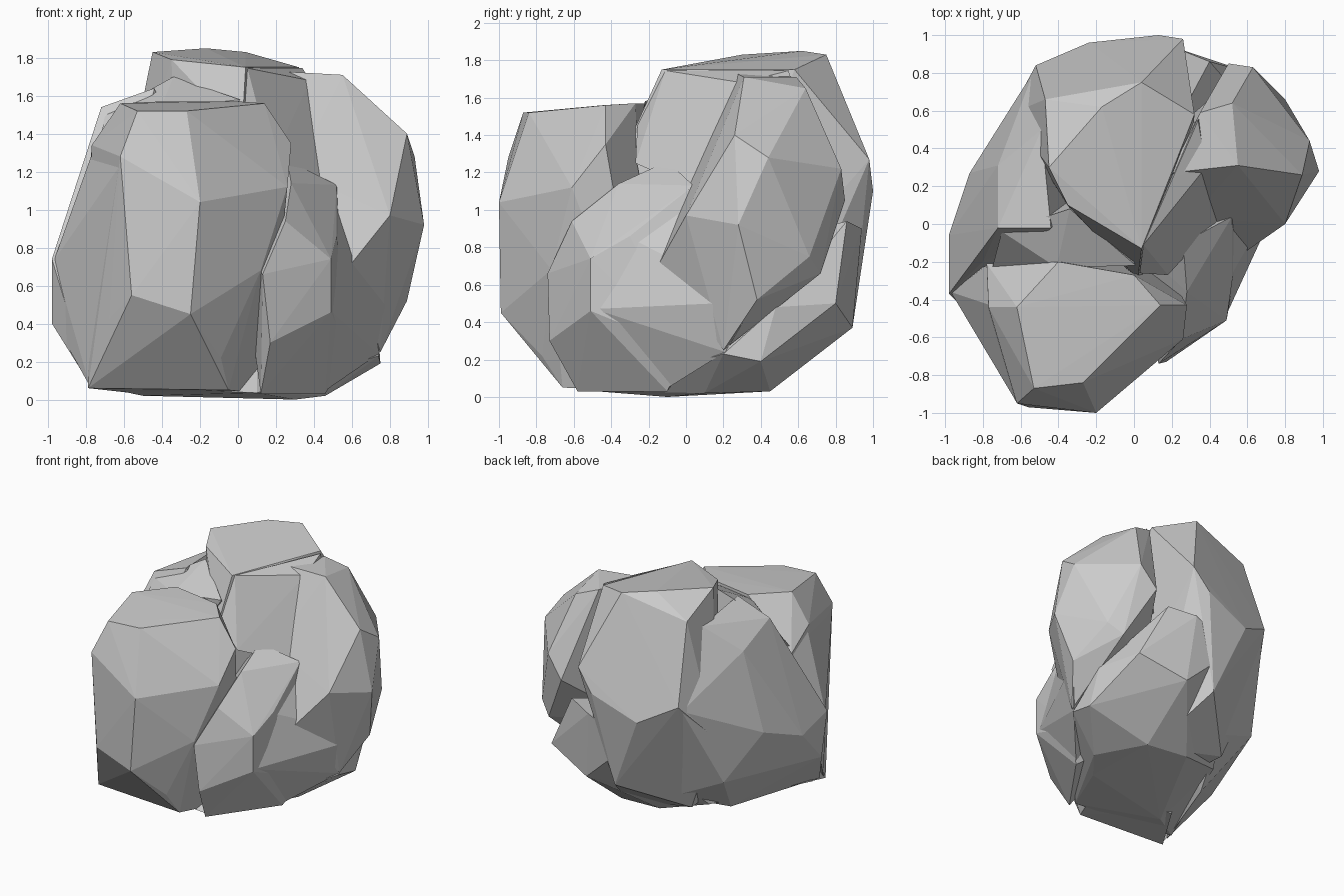
import bpy, bmesh


def lump(name, points):
    """Faceted convex chunk of stone wrapped around a few corner points."""
    bm = bmesh.new()
    for p in points:
        bm.verts.new(p)
    bmesh.ops.convex_hull(bm, input=bm.verts[:])
    loose = [v for v in bm.verts if not v.link_faces]
    bmesh.ops.delete(bm, geom=loose, context='VERTS')
    bmesh.ops.recalc_face_normals(bm, faces=bm.faces[:])
    mesh = bpy.data.meshes.new(name)
    bm.to_mesh(mesh)
    bm.free()
    obj = bpy.data.objects.new(name, mesh)
    bpy.context.collection.objects.link(obj)
    return obj


# Crown and back of the boulder
boulder = lump("boulder", [
    (0.04, -0.13, 1.75), (-0.35, 0.10, 1.79), (-0.45, 0.30, 1.83), (-0.17, 0.62, 1.85),
    (0.04, 0.75, 1.83), (0.20, 0.26, 1.74), (0.32, 0.58, 1.75), (0.26, 0.98, 1.27),
    (0.13, 1.00, 1.10), (-0.24, 0.96, 0.95), (-0.52, 0.84, 1.10), (-0.47, 0.66, 1.70),
    (0.00, 0.89, 0.37), (-0.66, 0.58, 0.80), (0.20, 0.44, 0.03), (-0.40, 0.50, 0.15),
    (0.02, -0.29, 1.40), (0.28, -0.05, 0.10), (-0.30, 0.00, 0.10)])

# Square-topped front block
front = lump("front_block", [
    (-0.53, -0.87, 1.52), (-0.27, -0.84, 1.52), (0.14, -0.43, 1.56), (0.00, -0.27, 1.57),
    (-0.40, -0.20, 1.57), (-0.62, -0.44, 1.56), (-0.77, -0.44, 1.34), (-0.78, -0.21, 1.20),
    (-0.62, -0.95, 1.28), (-0.20, -1.00, 1.04), (-0.56, -0.97, 0.55), (-0.25, -0.99, 0.45),
    (-0.68, -0.80, 0.42), (-0.79, -0.62, 0.06), (-0.05, -0.66, 0.05), (-0.09, -0.77, 0.22),
    (0.28, -0.43, 1.35), (0.26, -0.61, 1.12), (0.12, -0.72, 0.68), (0.15, -0.20, 0.03),
    (-0.52, -0.20, 0.03)])

# Left flank, and the slope joining it to the front block
left = lump("left_flank", [
    (-0.72, -0.02, 1.54), (-0.72, 0.31, 1.40), (-0.44, -0.02, 1.64), (-0.49, 0.50, 1.61),
    (-0.87, 0.27, 0.78), (-0.98, -0.06, 0.66), (-0.98, -0.37, 0.74), (-0.98, -0.30, 0.40),
    (-0.78, -0.56, 0.08), (-0.53, 0.81, 1.06), (-0.68, 0.50, 0.42), (-0.50, 0.15, 0.05),
    (-0.30, 0.60, 0.25), (-0.20, 0.10, 1.00), (-0.80, -0.20, 1.16)])
left_front = lump("left_front_slope", [
    (-0.97, -0.36, 0.73), (-0.97, -0.29, 0.41), (-0.63, -0.93, 1.22), (-0.67, -0.81, 0.44),
    (-0.78, -0.61, 0.07), (-0.78, -0.22, 1.18), (-0.76, -0.43, 1.32), (-0.30, -0.30, 0.80)])

# Valley floor between the crown and the front block
saddle = lump("saddle", [
    (-0.70, -0.04, 1.50), (-0.38, -0.04, 1.62), (0.01, -0.22, 1.58), (-0.41, -0.23, 1.53),
    (-0.75, -0.23, 1.24), (-0.34, 0.08, 1.70), (-0.20, 0.20, 1.20), (-0.40, -0.20, 1.00)])

# Tall right shoulder, with the wedge tying it to the crown
right = lump("right_shoulder", [
    (0.19, 0.27, 1.73), (0.55, 0.31, 1.71), (0.52, 0.64, 1.65), (0.89, 0.26, 1.40),
    (0.93, 0.44, 1.28), (0.98, 0.28, 0.92), (0.80, 0.00, 0.97), (0.60, -0.14, 0.72),
    (0.89, 0.38, 0.52), (0.80, 0.66, 0.75), (0.70, 0.72, 0.66), (0.63, 0.83, 1.22),
    (0.50, 0.85, 1.05), (0.35, 0.59, 1.71), (0.75, 0.20, 0.25), (0.20, 0.30, 0.60),
    (0.30, 0.03, 1.20)])
wedge = lump("shoulder_wedge", [
    (0.05, -0.11, 1.745), (0.21, 0.25, 1.745), (0.34, 0.55, 1.745), (0.23, -0.09, 1.22),
    (0.18, -0.27, 1.25), (0.03, -0.26, 1.45), (0.10, 0.40, 1.00), (0.40, 0.66, 1.10),
    (0.38, 0.30, 1.68), (0.48, 0.06, 1.10)])

# Low bulge at the front right, and its join to the shoulder
bulge = lump("front_right_bulge", [
    (0.26, -0.10, 1.26), (0.52, 0.04, 1.13), (0.28, -0.36, 1.14), (0.25, -0.61, 0.94),
    (0.52, -0.30, 0.86), (0.49, -0.51, 0.74), (0.49, -0.51, 0.46), (0.13, -0.74, 0.66),
    (0.17, -0.73, 0.30), (0.12, -0.58, 0.03), (0.46, -0.10, 0.03), (0.58, 0.00, 0.25),
    (0.00, -0.10, 0.90), (0.10, 0.10, 0.30)])
skirt = lump("right_skirt", [
    (0.51, -0.28, 0.84), (0.595, -0.13, 0.71), (0.60, 0.01, 0.25), (0.88, 0.37, 0.51),
    (0.74, 0.21, 0.24), (0.485, -0.49, 0.47), (0.30, 0.20, 0.50), (0.45, -0.11, 0.04),
    (0.51, 0.05, 1.08)])

# Underside and lower back
base = lump("lower_back", [
    (0.40, 0.86, 0.94), (0.20, 0.94, 0.90), (0.62, 0.80, 0.50), (0.25, 0.89, 0.37),
    (-0.15, 0.93, 0.74), (0.73, 0.48, 0.48), (0.75, 0.40, 0.19), (0.74, 0.20, 0.23),
    (0.46, 0.10, 0.02), (0.30, -0.10, 0.00), (0.25, 0.45, 0.03), (-0.10, 0.47, 0.05),
    (-0.50, -0.30, 0.02), (-0.77, -0.50, 0.075), (0.10, -0.54, 0.035),
    (-0.45, 0.35, 0.13), (0.10, 0.30, 0.80)])

# Fuse every lump into one solid stone
bpy.context.view_layer.objects.active = boulder
for part in (front, left, left_front, saddle, right, wedge, bulge, skirt, base):
    mod = boulder.modifiers.new("fuse", 'BOOLEAN')
    mod.operation = 'UNION'
    mod.solver = 'EXACT'
    mod.object = part
    bpy.ops.object.modifier_apply(modifier=mod.name)
    bpy.data.objects.remove(part)
